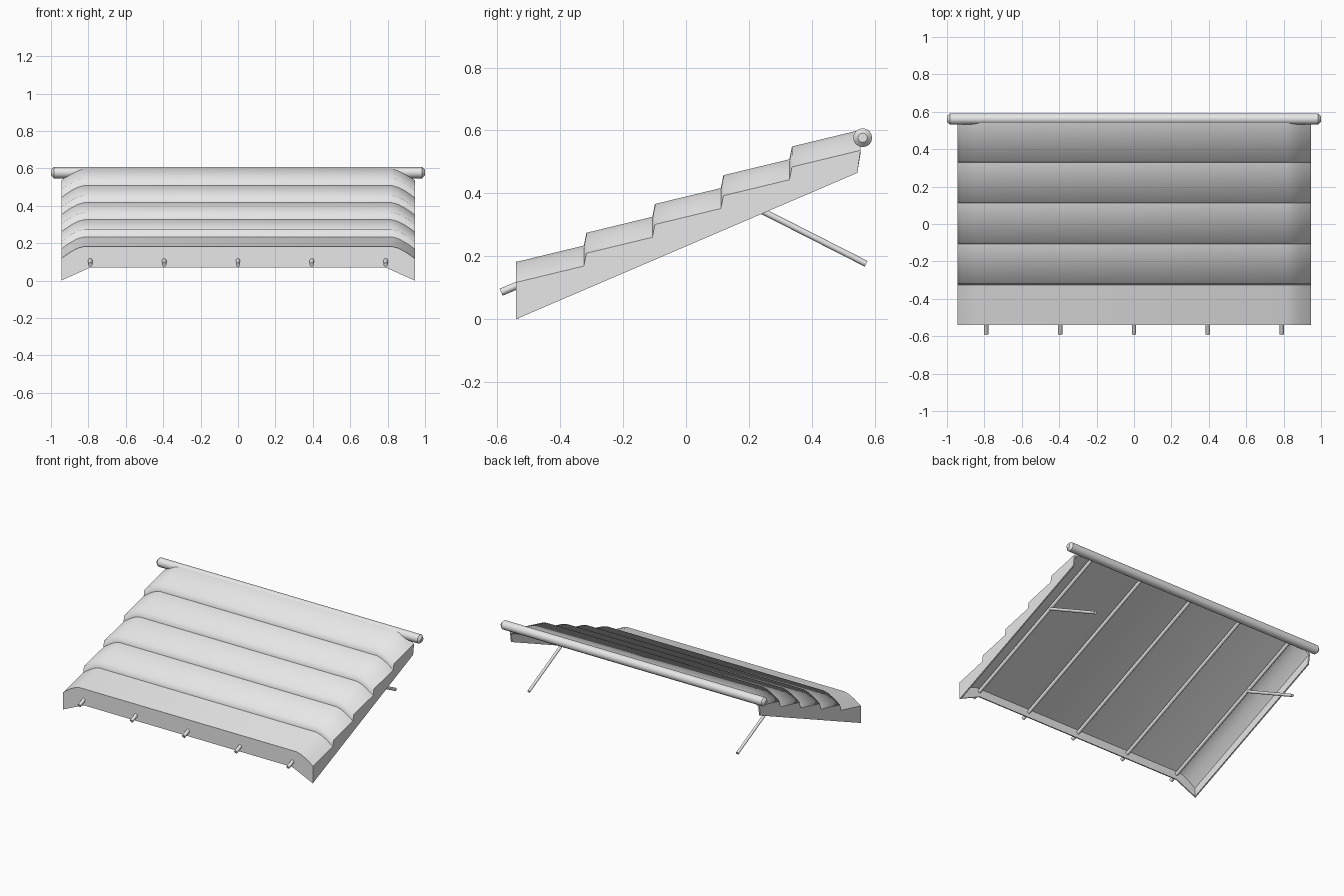
import bpy, bmesh
from mathutils import Vector

cube = bpy.data.objects.get("Cube")
if cube:
    bpy.data.objects.remove(cube)


def material(name, color):
    m = bpy.data.materials.new(name)
    m.use_nodes = True
    m.diffuse_color = color
    m.node_tree.nodes["Principled BSDF"].inputs["Base Color"].default_value = color
    return m


GREY = material("light grey", (0.8, 0.8, 0.8, 1))


def add_object(name, bm):
    bmesh.ops.recalc_face_normals(bm, faces=bm.faces)
    mesh = bpy.data.meshes.new(name)
    bm.to_mesh(mesh)
    bm.free()
    mesh.materials.append(GREY)
    ob = bpy.data.objects.new(name, mesh)
    bpy.context.collection.objects.link(ob)
    return ob


def smooth(ob, angle=0.7):
    bpy.ops.object.select_all(action='DESELECT')
    ob.select_set(True)
    bpy.context.view_layer.objects.active = ob
    bpy.ops.object.shade_smooth_by_angle(angle=angle)


def rod(name, a, b, radius, sides=10, bevel=0):
    a, b = Vector(a), Vector(b)
    bm = bmesh.new()
    bmesh.ops.create_cone(bm, cap_ends=True, segments=sides, radius1=radius,
                          radius2=radius, depth=(b - a).length)
    if bevel:
        rims = [e for e in bm.edges if abs(e.verts[0].co.z - e.verts[1].co.z) < 1e-5]
        bmesh.ops.bevel(bm, geom=rims, offset=bevel, segments=1, affect='EDGES')
    ob = add_object(name, bm)
    ob.location = (a + b) / 2
    ob.rotation_mode = 'QUATERNION'
    ob.rotation_quaternion = (b - a).to_track_quat('Z', 'Y')
    smooth(ob)
    return ob


# Roof shape: slope of the underside, and how far the eaves droop at the sides
SLOPE, FRONT, EDGE = 0.4286, -0.54, 0.945
DROOP = [(EDGE, 0.065), (0.925, 0.05), (0.89, 0.027), (0.855, 0.009), (0.82, 0)]
PROFILE = [(-x, d) for x, d in DROOP] + [(x, d) for x, d in reversed(DROOP)]


def under(y, lift=0):
    return lift + SLOPE * (y - FRONT)


# Five overlapping courses: lip and trough of each
stations = []
for i in range(5):
    y = -0.535 + 0.218 * i
    z = 0.183 + 0.0915 * i
    end = 0.555 if i == 4 else y + 0.21
    stations += [(y, z, True), (end, z + 0.242 * (end - y), False)]

bm = bmesh.new()
rings = []
for y, z, lip in stations:
    yb = min(y, 0.545)
    outer = [(x, y, z - d) for x, d in PROFILE]
    inner = [(x * 0.99, y, under(y, 0.122) - d) for x, d in reversed(PROFILE)]
    ring = [(-EDGE, yb, under(yb))] + outer + [(EDGE, yb, under(yb))]
    ring += [(EDGE * 0.99, yb, under(yb))] + inner + [(-EDGE * 0.99, yb, under(yb))]
    rings.append([bm.verts.new(p) for p in ring])
for a, b in zip(rings, rings[1:]):
    for k in range(len(a)):
        j = (k + 1) % len(a)
        bm.faces.new((a[k], a[j], b[j], b[k]))
# Back rim closes the gap between covering and ceiling
n = len(rings[0])
for k in range(n // 2 - 1):
    bm.faces.new((rings[-1][k], rings[-1][k + 1], rings[-1][n - 2 - k], rings[-1][n - 1 - k]))
for f in bm.faces:
    f.smooth = True
# Sharp creases: troughs between courses and the lower corners of the sides
for (y, z, lip), ring in zip(stations, rings):
    for k in range(n // 2 - 1):
        e = bm.edges.get((ring[k], ring[k + 1]))
        if e and not lip:
            e.smooth = False
for a, b in zip(rings, rings[1:]):
    for k in (0, 1, n // 2 - 2, n // 2 - 1, n // 2, n // 2 + 1, n - 2, n - 1):
        bm.edges.get((a[k], b[k])).smooth = False
for e in bm.edges:
    if any(len(f.verts) == 4 and f.calc_area() > 0 and all(v in rings[-1] for v in f.verts)
           for f in e.link_faces):
        e.smooth = False
add_object("roof_covering", bm)

# Front fascia with a raised middle bottom edge
bm = bmesh.new()
outline = [(x, 0.183 - d) for x, d in PROFILE]
outline += [(EDGE, 0), (0.79, 0.07), (-0.79, 0.07), (-EDGE, 0)]
face = bm.faces.new([bm.verts.new((x, -0.541, z)) for x, z in outline])
out = bmesh.ops.extrude_face_region(bm, geom=[face])
for v in out["geom"]:
    if isinstance(v, bmesh.types.BMVert):
        v.co.y += 0.008
add_object("front_fascia", bm)

# Rafters under the covering
for i in range(5):
    x = -0.79 + 0.395 * i
    rod(f"rafter_{i + 1}", (x, -0.588, under(-0.588, 0.106)),
        (x, 0.55, under(0.55, 0.106)), 0.012)

# Support struts on the outer rafters
for side, x in (("left", 0.79), ("right", -0.79)):
    rod(f"{side}_strut", (x, 0.14, 0.396), (x, 0.573, 0.176), 0.01)

# Ridge pole along the high edge
rod("ridge_pole", (-1, 0.562, 0.577), (1, 0.562, 0.577), 0.03, 16, 0.015)
